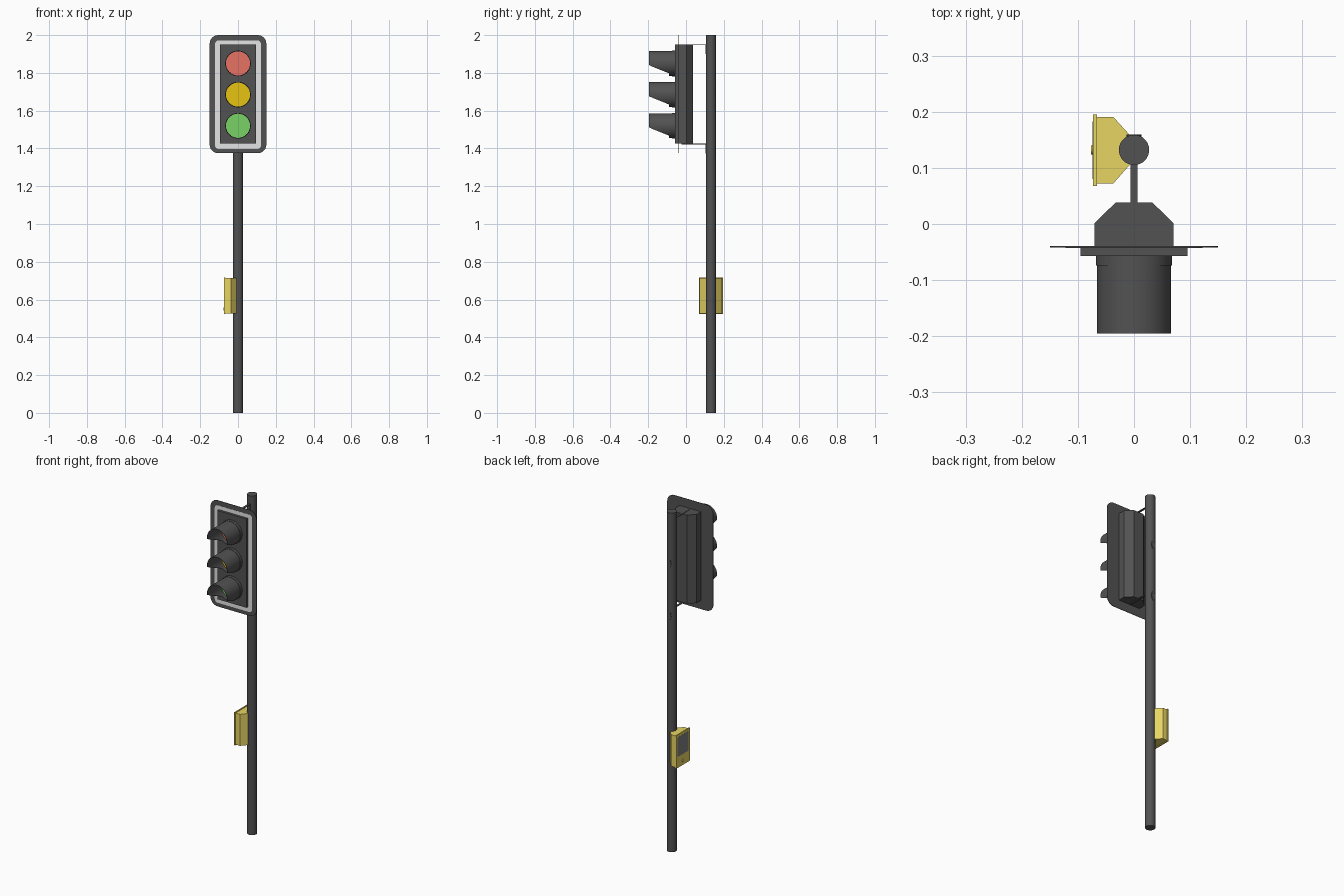
import bpy, bmesh
from math import sin, cos, pi
from mathutils import Vector

cube = bpy.data.objects.get("Cube")
if cube:
    bpy.data.objects.remove(cube, do_unlink=True)


def material(name, r, g, b):
    m = bpy.data.materials.new(name)
    m.use_nodes = True
    m.diffuse_color = (r, g, b, 1)
    m.node_tree.nodes["Principled BSDF"].inputs["Base Color"].default_value = (r, g, b, 1)
    return m


DARK = material("charcoal", 0.085, 0.085, 0.085)
WHITE = material("border white", 0.78, 0.78, 0.78)
RED = material("lens red", 0.8, 0.17, 0.13)
AMBER = material("lens amber", 0.8, 0.55, 0.006)
GREEN = material("lens green", 0.19, 0.65, 0.13)
YELLOW = material("box yellow", 0.8, 0.66, 0.127)
GREY = material("panel grey", 0.22, 0.22, 0.23)


def finish(name, bm, mat, smooth=False):
    bmesh.ops.recalc_face_normals(bm, faces=bm.faces)
    mesh = bpy.data.meshes.new(name)
    bm.to_mesh(mesh)
    bm.free()
    mesh.materials.append(mat)
    ob = bpy.data.objects.new(name, mesh)
    bpy.context.collection.objects.link(ob)
    if smooth:
        bpy.ops.object.select_all(action="DESELECT")
        ob.select_set(True)
        bpy.context.view_layer.objects.active = ob
        bpy.ops.object.shade_smooth_by_angle()
    return ob


def prism(name, outline, axis, lo, hi, mat, smooth=False):
    """Extrude a 2D outline along an axis; the outline uses the other two axes in order."""
    bm = bmesh.new()

    def place(p, d):
        co = list(p)
        co.insert("xyz".index(axis), d)
        return bm.verts.new(co)
    face = bm.faces.new([place(p, lo) for p in outline])
    new = bmesh.ops.extrude_face_region(bm, geom=[face])["geom"]
    shift = Vector([(hi - lo) * (a == axis) for a in "xyz"])
    bmesh.ops.translate(bm, vec=shift, verts=[v for v in new if isinstance(v, bmesh.types.BMVert)])
    return finish(name, bm, mat, smooth)


def rect(a0, a1, b0, b1):
    return [(a0, b0), (a1, b0), (a1, b1), (a0, b1)]


def ellipse(a, b, ra, rb, n=32):
    return [(a + ra * cos(2 * pi * i / n), b + rb * sin(2 * pi * i / n)) for i in range(n)]


def rounded(a0, a1, b0, b1, r, n=6):
    corners = [(a1 - r, b1 - r), (a0 + r, b1 - r), (a0 + r, b0 + r), (a1 - r, b0 + r)]
    return [(ca + r * cos((k + i / n) * pi / 2), cb + r * sin((k + i / n) * pi / 2))
            for k, (ca, cb) in enumerate(corners) for i in range(n + 1)]


def tube(name, cz, radius, inner, start, end, mat, n=48):
    """Open tube along y whose far edge follows end(height)."""
    bm = bmesh.new()
    rings = []
    for i in range(n):
        t = 2 * pi * i / n
        c, s = cos(t), sin(t)
        far = end(radius * s)
        rings.append([bm.verts.new((r * c, y, cz + r * s))
                      for r, y in ((radius, start), (radius, far), (inner, far), (inner, start))])
    for i in range(n):
        p, q = rings[i], rings[(i + 1) % n]
        for k in range(4):
            bm.faces.new((p[k], p[(k + 1) % 4], q[(k + 1) % 4], q[k]))
    return finish(name, bm, mat, True)


# Pole with two rear cover caps
POLE_Y = 0.132
prism("pole", ellipse(0, POLE_Y, 0.027, 0.027), "z", 0, 2, DARK, True)
for label, z in (("upper", 1.70), ("lower", 1.39)):
    prism(label + "_pole_cap", ellipse(0, z, 0.013, 0.028, 24), "y", 0.15, 0.1595, DARK)

# Backing board with pale border
prism("backing_board", rounded(-0.15, 0.15, 1.375, 2.0, 0.045), "y", -0.0415, -0.039, DARK)
prism("pale_border", rounded(-0.122, 0.122, 1.397, 1.972, 0.02), "y", -0.0425, -0.041, WHITE)

# Signal housing: front frame and chamfered rear shell
prism("housing_front", rect(-0.095, 0.095, 1.426, 1.949), "y", -0.057, -0.04, DARK)
shell = [(-0.07, -0.04), (0.07, -0.04), (0.07, 0.002), (0.033, 0.038), (-0.033, 0.038), (-0.07, 0.002)]
prism("housing_shell", shell, "z", 1.426, 1.949, DARK)


# Three lamps, each with collar, lens and cutaway visor
def visor_edge(h):
    return -0.09 - 0.105 * min(1, max(0, (h + 0.052) / 0.042))


for label, z, mat in (("red", 1.85, RED), ("amber", 1.685, AMBER), ("green", 1.52, GREEN)):
    tube(label + "_collar", z, 0.068, 0.064, -0.055, lambda h: -0.074, DARK)
    tube(label + "_visor", z, 0.066, 0.064, -0.057, visor_edge, DARK)
    prism(label + "_lens", ellipse(0, z, 0.0645, 0.0645, 48), "y", -0.064, -0.056, mat)

# Brackets: flat strap to the pole and a tab turned down against it
for label, z in (("upper", 1.949), ("lower", 1.423)):
    prism(label + "_bracket_strap", rect(-0.006, 0.006, -0.025, 0.107), "z", z - 0.002, z + 0.002, DARK)
    prism(label + "_bracket_tab", rect(-0.006, 0.006, z - 0.05, z + 0.002), "y", 0.102, 0.107, DARK)

# Push-button box on the side of the pole
body = [(-0.066, 0.072), (-0.037, 0.072), (-0.008, 0.105), (-0.008, 0.159), (-0.037, 0.191), (-0.066, 0.191)]
prism("button_box_body", body, "z", 0.527, 0.713, YELLOW)
prism("button_box_cover", rect(0.068, 0.195, 0.523, 0.717), "x", -0.073, -0.066, YELLOW)
prism("button_box_panel", rect(0.08, 0.183, 0.588, 0.703), "x", -0.0738, -0.072, GREY)
prism("push_button", ellipse(POLE_Y, 0.549, 0.008, 0.008, 16), "x", -0.077, -0.072, YELLOW, True)
